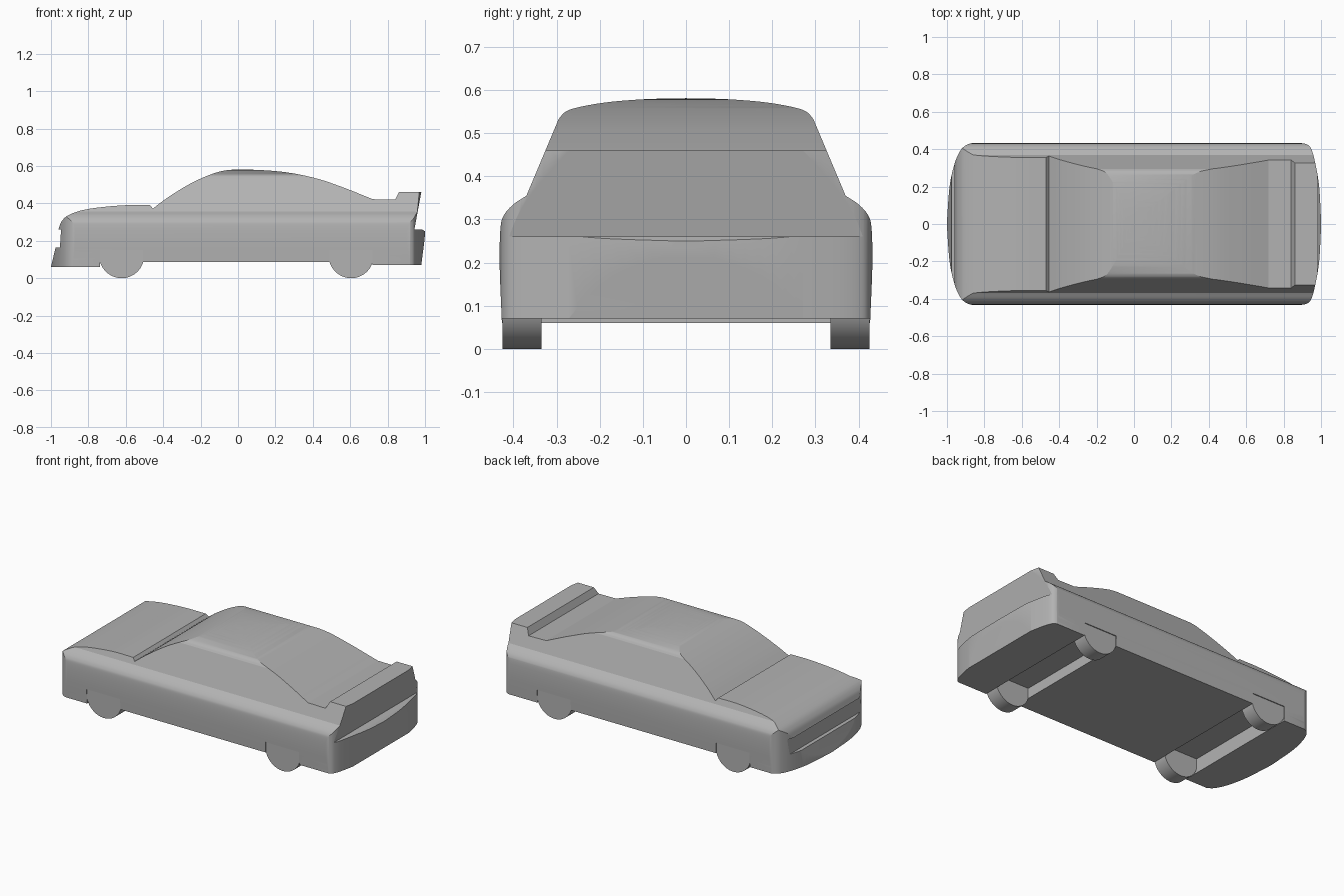
import bpy
import bmesh
import math
from mathutils import Vector

cube = bpy.data.objects.get("Cube")
if cube:
    bpy.data.objects.remove(cube, do_unlink=True)

paint = bpy.data.materials.new("plain_grey")
paint.use_nodes = True
grey = (0.45, 0.45, 0.45, 1)
paint.diffuse_color = grey
paint.node_tree.nodes["Principled BSDF"].inputs["Base Color"].default_value = grey


def smooth(points, steps=6):
    """Sample a rounded curve through the points."""
    pts = [Vector(p) for p in points]
    pts = [2 * pts[0] - pts[1]] + pts + [2 * pts[-1] - pts[-2]]
    out = []
    for a, b, c, d in zip(pts, pts[1:], pts[2:], pts[3:]):
        for i in range(steps):
            t = i / steps
            out.append(0.5 * (2 * b + (c - a) * t + (2 * a - 5 * b + 4 * c - d) * t ** 2
                              + (3 * b - a - 3 * c + d) * t ** 3))
    return [tuple(p) for p in out] + [tuple(points[-1])]


def mirror(half):
    """Close a half outline given from one centre point to the other."""
    return half + [(-u, v) for u, v in reversed(half) if abs(u) > 1e-5]


def prism(name, outline, place, low, high):
    """Extrude an outline; place maps (u, v, depth) to a 3D point."""
    bm = bmesh.new()
    face = bm.faces.new([bm.verts.new(place(u, v, low)) for u, v in outline])
    shift = Vector(place(0, 0, high)) - Vector(place(0, 0, low))
    ext = bmesh.ops.extrude_face_region(bm, geom=[face], use_keep_orig=True)
    moved = [g for g in ext["geom"] if isinstance(g, bmesh.types.BMVert)]
    bmesh.ops.translate(bm, verts=moved, vec=shift)
    bmesh.ops.recalc_face_normals(bm, faces=bm.faces)
    mesh = bpy.data.meshes.new(name)
    bm.to_mesh(mesh)
    bm.free()
    mesh.materials.append(paint)
    obj = bpy.data.objects.new(name, mesh)
    bpy.context.collection.objects.link(obj)
    return obj


def select(obj):
    bpy.ops.object.select_all(action="DESELECT")
    obj.select_set(True)
    bpy.context.view_layer.objects.active = obj


# Side outline: hood, cabin, tail wing, rear bumper, floor, front bumper
wheel_x = (-0.622, 0.605)
half_well, well_top = 0.115, 0.15
hood = smooth([(-0.96, 0.26), (-0.942, 0.305), (-0.9, 0.34), (-0.8, 0.37), (-0.62, 0.389), (-0.47, 0.39)])
cabin = smooth([(-0.455, 0.372), (-0.38, 0.428), (-0.27, 0.497), (-0.16, 0.549), (-0.06, 0.577),
                (0.07, 0.58), (0.25, 0.567), (0.42, 0.533), (0.57, 0.482), (0.72, 0.422)])
wing = [(0.84, 0.42), (0.86, 0.46), (0.98, 0.46), (0.943, 0.26)]
rear_bumper = [(0.985, 0.26), (1.0, 0.25), (0.998, 0.21), (0.98, 0.07)]
floor = []
for x, behind, ahead in ((wheel_x[1], 0.07, 0.085), (wheel_x[0], 0.085, 0.06)):
    a, b = x + half_well, x - half_well
    floor += [(a, behind), (a, well_top), (b, well_top), (b, ahead)]
front_bumper = [(-1.0, 0.06), (-0.975, 0.165), (-0.952, 0.165), (-0.946, 0.26)]
side = hood + cabin + wing + rear_bumper + floor + front_bumper
body = prism("car_body", side, lambda u, v, d: (u, d, v), -0.6, 0.6)

# Cross-section: bulged flanks, round shoulders, leaning windows, crowned roof
flank = smooth([(0.424, 0.0), (0.428, 0.09), (0.432, 0.2), (0.43, 0.28),
                (0.422, 0.31), (0.4, 0.335), (0.37, 0.355)])
roof = smooth([(0.295, 0.533), (0.28, 0.549), (0.25, 0.56), (0.18, 0.572), (0.09, 0.579), (0, 0.581)])
section = prism("section_cutter", mirror([(0, 0)] + flank + roof),
                lambda u, v, d: (d, u, v), -1.2, 1.2)

# Plan: bowed ends with rounded corners
nose = smooth([(0, -1.001), (0.2, -0.986), (0.32, -0.96), (0.39, -0.93), (0.42, -0.9), (0.435, -0.86)])
tail = smooth([(0.435, 0.88), (0.425, 0.925), (0.4, 0.948), (0.33, 0.968), (0.2, 0.99), (0, 1.001)])
plan = prism("plan_cutter", mirror(nose + tail), lambda u, v, d: (v, u, d), -0.2, 0.8)

# The body is what all three outlines share
select(body)
for cutter in (section, plan):
    mod = body.modifiers.new("shape", "BOOLEAN")
    mod.operation = "INTERSECT"
    mod.solver = "EXACT"
    mod.object = cutter
    bpy.ops.object.modifier_apply(modifier=mod.name)
    bpy.data.objects.remove(cutter, do_unlink=True)
bpy.ops.object.shade_smooth_by_angle(angle=math.radians(20))
body.modifiers.new("even_shading", "WEIGHTED_NORMAL").keep_sharp = True

# Wheels
for end, x in zip(("front", "rear"), wheel_x):
    for hand, y in (("right", -0.38), ("left", 0.38)):
        bpy.ops.mesh.primitive_cylinder_add(vertices=64, radius=0.12, depth=0.09,
                                            location=(x, y, 0.12), rotation=(math.pi / 2, 0, 0))
        wheel = bpy.context.object
        wheel.name = f"{end}_{hand}_wheel"
        wheel.data.materials.append(paint)
        bpy.ops.object.shade_smooth_by_angle(angle=math.radians(30))
